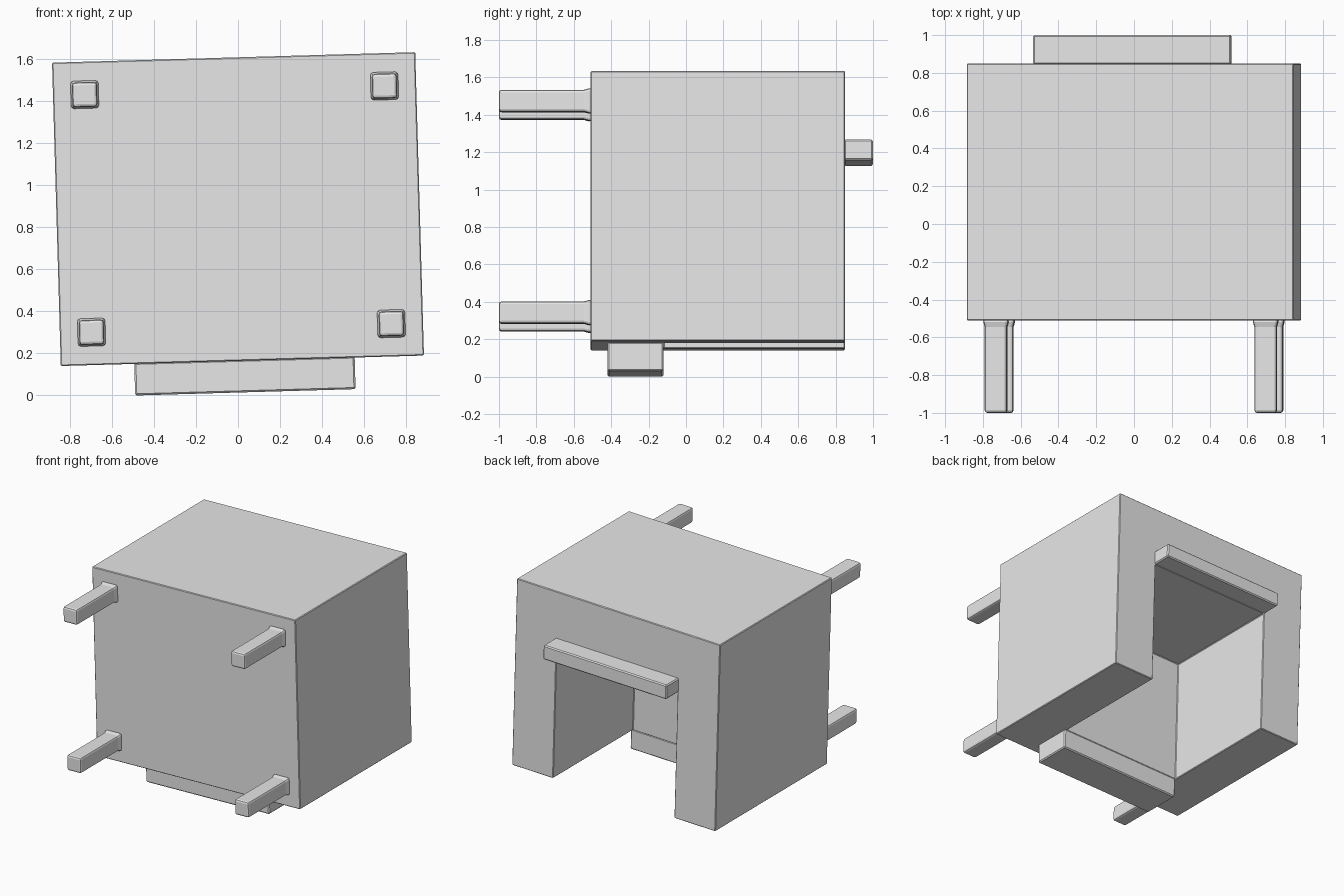
import bpy, bmesh, math
from mathutils import Matrix, Vector

cube = bpy.data.objects.get("Cube")
if cube:
    bpy.data.objects.remove(cube, do_unlink=True)

grey = bpy.data.materials.new("plain grey")
grey.diffuse_color = (0.8, 0.8, 0.8, 1)
grey.use_nodes = True
grey.node_tree.nodes["Principled BSDF"].inputs["Base Color"].default_value = (0.8, 0.8, 0.8, 1)

# Everything is built square around the body centre, then leaned slightly sideways
LEAN = Matrix.Translation((0, 0, 0.8875)) @ Matrix.Rotation(math.radians(-1.65), 4, 'Y')


def box(name, low, high):
    """Axis-aligned box between two corners, leaned with the model."""
    low, high = Vector(low), Vector(high)
    size = high - low
    bm = bmesh.new()
    bmesh.ops.create_cube(bm, size=1, matrix=Matrix.Translation((low + high) / 2) @ Matrix.Diagonal((*size, 1)))
    return finish(name, bm)


def finish(name, bm):
    mesh = bpy.data.meshes.new(name)
    bm.to_mesh(mesh)
    bm.free()
    mesh.materials.append(grey)
    obj = bpy.data.objects.new(name, mesh)
    obj.matrix_world = LEAN
    bpy.context.collection.objects.link(obj)
    return obj


def soften(obj, width, segments=1):
    bev = obj.modifiers.new("soft edges", 'BEVEL')
    bev.width, bev.segments = width, segments
    bev.limit_method = 'ANGLE'


# Body block with a recess open at the back and underneath
body = box("body", (-0.865, -0.51, -0.7225), (0.865, 0.85, 0.7225))
cutter = box("recess_cutter", (-0.515, -0.12, -1.0), (0.515, 1.2, 0.255))
cutter.hide_render = True
cut = body.modifiers.new("recess", 'BOOLEAN')
cut.operation, cut.solver, cut.object = 'DIFFERENCE', 'EXACT', cutter
bpy.context.view_layer.update()
carved = bpy.data.meshes.new_from_object(body.evaluated_get(bpy.context.evaluated_depsgraph_get()))
body.modifiers.clear()
body.data = carved
bpy.data.objects.remove(cutter, do_unlink=True)
soften(body, 0.005)

# Ledges along the two open edges of the recess
soften(box("back_ledge", (-0.525, 0.845, 0.255), (0.525, 1.0, 0.365)), 0.008)
soften(box("bottom_ledge", (-0.515, -0.42, -0.873), (0.535, -0.12, -0.717)), 0.008)


# Four square pegs on the front, flaring where they meet the body
def peg(name, x, z):
    bm = bmesh.new()
    rings = []
    for y, half in ((-0.505, 0.069), (-0.52, 0.066), (-0.545, 0.059), (-1.0, 0.059)):
        rings.append([bm.verts.new((x + sx * half, y, z + sz * half))
                      for sx, sz in ((-1, -1), (1, -1), (1, 1), (-1, 1))])
    for a, b in zip(rings, rings[1:]):
        for i in range(4):
            j = (i + 1) % 4
            bm.faces.new((a[i], a[j], b[j], b[i]))
    bm.faces.new(rings[0])
    bm.faces.new(rings[-1])
    bmesh.ops.recalc_face_normals(bm, faces=bm.faces)
    soften(finish(name, bm), 0.014, 2)


for side, x in (("left", 0.714), ("right", -0.714)):
    for level, z in (("upper", 0.566), ("lower", -0.566)):
        peg(f"{level}_{side}_peg", x, z)
